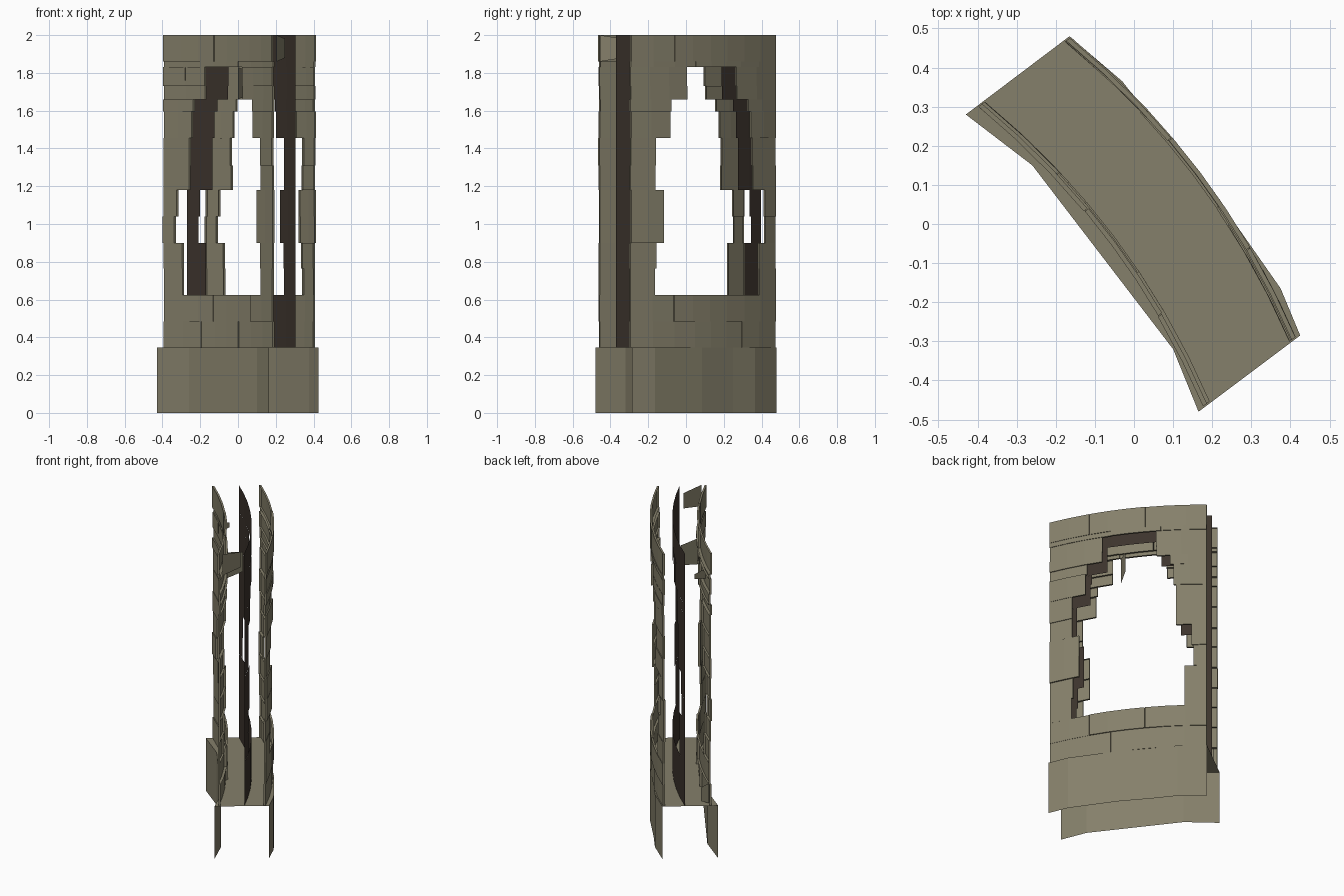
import bpy
import bmesh
import random
from mathutils import Vector

random.seed(4)
cube = bpy.data.objects.get("Cube")
if cube:
    bpy.data.objects.remove(cube, do_unlink=True)


def material(name, colour):
    m = bpy.data.materials.new(name)
    m.use_nodes = True
    m.diffuse_color = (*colour, 1)
    m.node_tree.nodes["Principled BSDF"].inputs["Base Color"].default_value = (*colour, 1)
    return m


stone = material("olive stone", (0.235, 0.215, 0.145))
dark = material("dark core", (0.046, 0.034, 0.026))

ALONG = Vector((0.6, -0.8, 0))    # direction the wall runs
OUT = Vector((0.8, 0.6, 0))       # towards the convex side
HALF = 0.48
OUTER, CORE, INNER = 0.21, 0.08, -0.075


def wall_point(t, z, offset):
    """Point on a gently bowed sheet, at distance t along the wall."""
    bow = offset - 0.058 * (t / HALF) ** 2
    return ALONG * t + OUT * bow + Vector((0, 0, z))


def finish(bm, name, mat):
    mesh = bpy.data.meshes.new(name)
    bm.to_mesh(mesh)
    bm.free()
    mesh.materials.append(mat)
    obj = bpy.data.objects.new(name, mesh)
    bpy.context.collection.objects.link(obj)
    return obj


def quad(bm, points, flip=False):
    verts = [bm.verts.new(p) for p in points]
    bm.faces.new(verts[::-1] if flip else verts)


def panel(bm, t0, t1, z0, z1, offset, rim=0.0):
    """Curved panel facing OUT (rim > 0) or inwards (rim < 0) with a shallow rim."""
    steps = max(1, round((t1 - t0) / 0.12))
    ts = [t0 + (t1 - t0) * i / steps for i in range(steps + 1)]
    flip = rim < 0
    for a, b in zip(ts, ts[1:]):
        low_a, low_b = wall_point(a, z0, offset), wall_point(b, z0, offset)
        top_a, top_b = wall_point(a, z1, offset), wall_point(b, z1, offset)
        quad(bm, (low_b, low_a, top_a, top_b), flip)
        if rim:
            back = OUT * -rim
            quad(bm, (top_b, top_a, top_a + back, top_b + back), flip)
            quad(bm, (low_a, low_b, low_b + back, low_a + back), flip)
    if rim:
        for t, turn in ((t0, flip), (t1, not flip)):
            low, top = wall_point(t, z0, offset), wall_point(t, z1, offset)
            quad(bm, (low, low + OUT * -rim, top + OUT * -rim, top), turn)


# Courses: bottom, top, and the two sides of the opening (None = solid)
courses = [
    (0.345, 0.485, None), (0.485, 0.625, None),
    (0.625, 0.765, (-0.35, 0.34)), (0.765, 0.90, (-0.35, 0.33)),
    (0.90, 1.04, (-0.40, 0.29)), (1.04, 1.18, (-0.39, 0.29)),
    (1.18, 1.31, (-0.30, 0.335)), (1.31, 1.455, (-0.30, 0.335)),
    (1.455, 1.595, (-0.285, 0.25)), (1.595, 1.66, (-0.265, 0.24)),
    (1.66, 1.73, (-0.185, 0.145)), (1.73, 1.83, (-0.18, 0.145)),
    (1.83, 1.86, None), (1.86, 2.0, None),
]


def spans(opening):
    return [(-HALF, opening[0]), (opening[1], HALF)] if opening else [(-HALF, HALF)]


# Stone faces on both sides of the wall
for name, offset, side in (("outer_stones", OUTER, 1), ("inner_stones", INNER, -1)):
    bm = bmesh.new()
    for row, (z0, z1, opening) in enumerate(courses):
        for a, b in spans(opening):
            count = max(1, round((b - a) / 0.28))
            shift = 0.05 * (1 if row % 2 else -1) if count > 1 else 0
            cuts = [a + (b - a) * i / count for i in range(count + 1)]
            cuts = [a] + [c + shift + random.uniform(-0.02, 0.02) for c in cuts[1:-1]] + [b]
            for t0, t1 in zip(cuts, cuts[1:]):
                relief = offset + side * random.uniform(-0.004, 0.006)
                panel(bm, t0 + 0.001, t1 - 0.001, z0, z1, relief, side * 0.012)
    finish(bm, name, stone)

# Dark sheet between the two faces
bm = bmesh.new()
for z0, z1, opening in courses:
    for a, b in spans(opening):
        panel(bm, a, b, z0, z1, CORE)
finish(bm, "wall_core", dark)

# Plinth: two open skirts and a top slab
outer_line = [(-0.165, 0.48), (-0.03, 0.365), (0.06, 0.25), (0.2, 0.085),
              (0.375, -0.165), (0.425, -0.285)]
inner_line = [(-0.43, 0.28), (-0.26, 0.15), (0.1, -0.32), (0.165, -0.48)]
PLINTH_TOP = 0.345
for name, line, flip in (("outer_plinth", outer_line, True), ("inner_plinth", inner_line, False)):
    bm = bmesh.new()
    for p, q in zip(line, line[1:]):
        quad(bm, ((*p, 0), (*q, 0), (*q, PLINTH_TOP), (*p, PLINTH_TOP)), flip)
    finish(bm, name, stone)
bm = bmesh.new()
quad(bm, [(*p, PLINTH_TOP) for p in inner_line + outer_line[::-1]])
finish(bm, "plinth_slab", stone)

# Broken stone ends turned into the wall
bm = bmesh.new()
for p, q, z0, z1 in (((0.205, -0.455), (0.25, -0.33), 1.86, 2.0),
                     ((0.0, -0.12), (0.05, -0.02), 1.66, 1.83),
                     ((-0.28, 0.19), (-0.25, 0.27), 1.76, 1.83),
                     ((-0.37, 0.29), (-0.34, 0.33), 0.35, 0.48)):
    quad(bm, ((*p, z0), (*q, z0 + 0.02), (*q, z1 - 0.02), (*p, z1)))
finish(bm, "broken_ends", stone)
